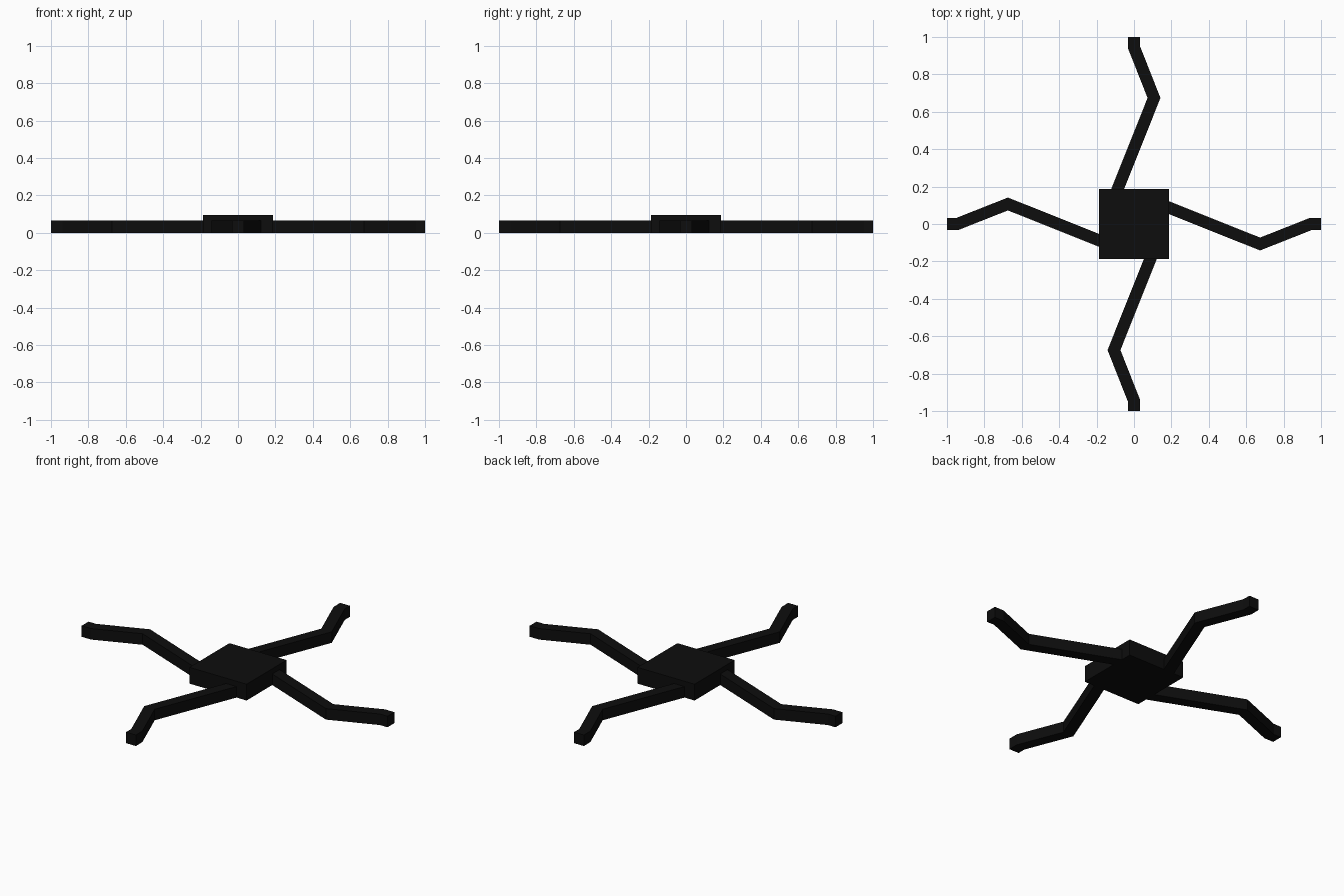
import bpy
import bmesh
import math
from mathutils import Vector, Matrix

cube = bpy.data.objects.get("Cube")
if cube:
    bpy.data.objects.remove(cube, do_unlink=True)

black = bpy.data.materials.new("matte black")
black.use_nodes = True
colour = (0.004, 0.004, 0.004, 1)
black.diffuse_color = colour
black.node_tree.nodes["Principled BSDF"].inputs["Base Color"].default_value = colour


def add_object(name, bm):
    bmesh.ops.recalc_face_normals(bm, faces=bm.faces)
    mesh = bpy.data.meshes.new(name)
    bm.to_mesh(mesh)
    bm.free()
    mesh.materials.append(black)
    obj = bpy.data.objects.new(name, mesh)
    bpy.context.collection.objects.link(obj)
    return obj


def bar(name, path, width, height, turn):
    """Square bar with mitred bends along a flat path, turned about z."""
    pts = [Vector(p) for p in path]
    dirs = [(b - a).normalized() for a, b in zip(pts, pts[1:])]
    bm = bmesh.new()
    rings = []
    for i, p in enumerate(pts):
        d0, d1 = dirs[max(i - 1, 0)], dirs[min(i, len(dirs) - 1)]
        t = (d0 + d1).normalized()
        side = Vector((-t.y, t.x)) * (width / 2 / t.dot(d0))
        rings.append([bm.verts.new((q.x, q.y, z)) for q, z in
                      ((p + side, 0), (p - side, 0), (p - side, height), (p + side, height))])
    for a, b in zip(rings, rings[1:]):
        for k in range(4):
            n = (k + 1) % 4
            bm.faces.new((a[k], a[n], b[n], b[k]))
    bm.faces.new(rings[0])
    bm.faces.new(rings[-1])
    bmesh.ops.transform(bm, matrix=Matrix.Rotation(turn, 4, "Z"), verts=bm.verts)
    return add_object(name, bm)


# Square central body
body_size, body_height = 0.374, 0.096
bm = bmesh.new()
bmesh.ops.create_cube(bm, size=1)
bmesh.ops.scale(bm, vec=(body_size, body_size, body_height), verts=bm.verts)
bmesh.ops.translate(bm, vec=(0, 0, body_height / 2), verts=bm.verts)
add_object("body", bm)

# Four bent legs, a quarter turn apart
leg_path = [(0.1, 0.122), (0.674, -0.107), (0.945, 0), (1, 0)]
for i, place in enumerate(("left", "back", "right", "front")):
    bar(place + "_leg", leg_path, 0.064, 0.065, i * math.pi / 2)
